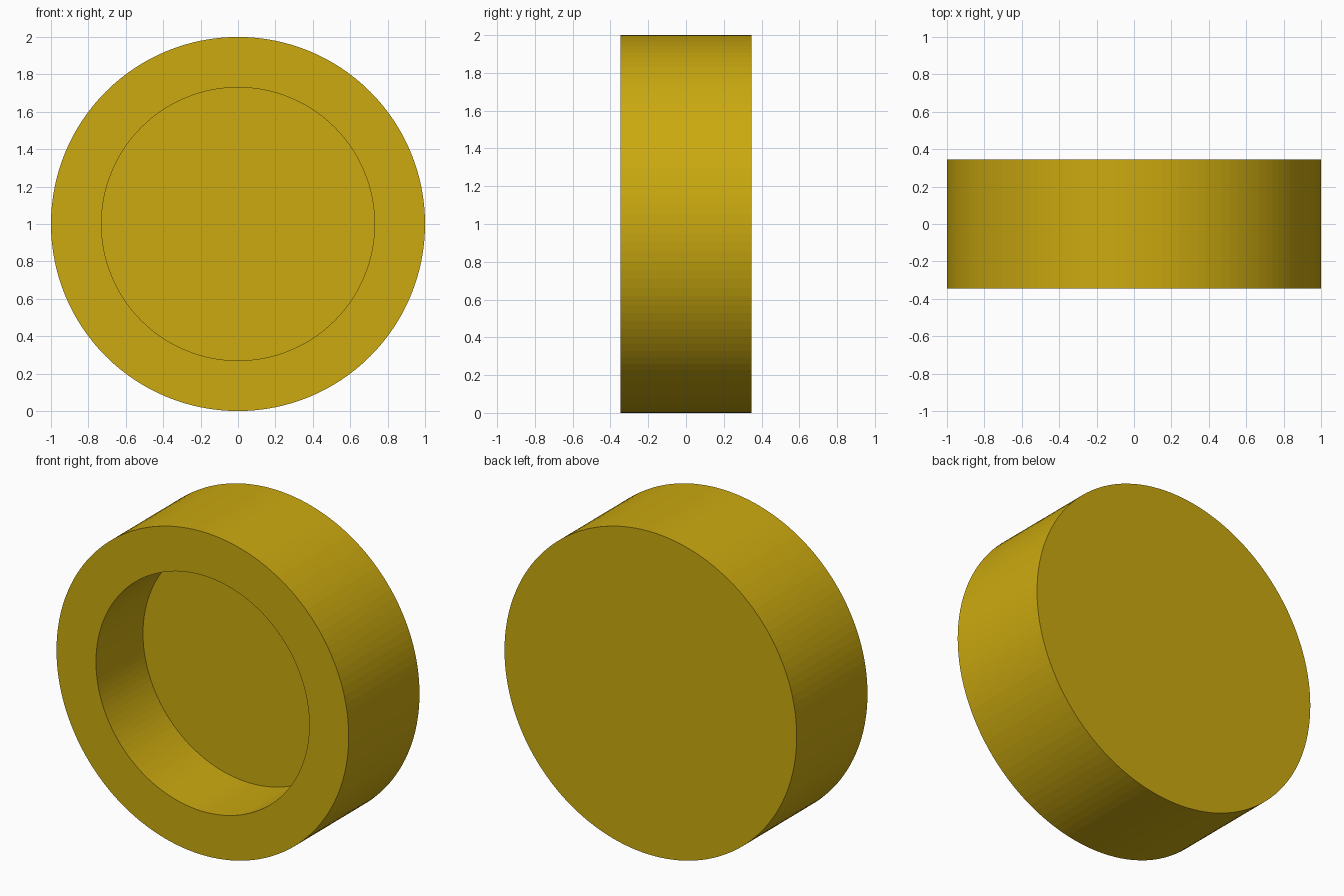
import bpy, bmesh
from math import sin, cos, tau

if "Cube" in bpy.data.objects:
    bpy.data.objects.remove(bpy.data.objects["Cube"])

SEGMENTS = 128
HALF = 0.346          # half thickness along y
RIM, BORE = 1.0, 0.73  # outer and recess radii
FLOOR = -HALF + 0.46  # y of the recess floor

# Profile (radius, y) from the back edge round the rim to the recess floor
profile = [(RIM, HALF), (RIM, -HALF), (BORE, -HALF), (BORE, FLOOR)]

bm = bmesh.new()
rings = [[bm.verts.new((r * cos(tau * i / SEGMENTS), y, 1 + r * sin(tau * i / SEGMENTS)))
          for i in range(SEGMENTS)] for r, y in profile]

# Walls and front rim
for a, b in zip(rings, rings[1:]):
    for i in range(SEGMENTS):
        j = (i + 1) % SEGMENTS
        bm.faces.new((a[i], a[j], b[j], b[i]))

# Closed back and recess floor
bm.faces.new(rings[0])
bm.faces.new(rings[-1])
bmesh.ops.recalc_face_normals(bm, faces=bm.faces)

mesh = bpy.data.meshes.new("round_cap")
bm.to_mesh(mesh)
bm.free()
cap = bpy.data.objects.new("round_cap", mesh)
bpy.context.collection.objects.link(cap)

# Golden yellow material
gold = bpy.data.materials.new("golden_yellow")
gold.diffuse_color = (0.60, 0.40, 0.005, 1)
gold.use_nodes = True
gold.node_tree.nodes["Principled BSDF"].inputs["Base Color"].default_value = gold.diffuse_color
mesh.materials.append(gold)
